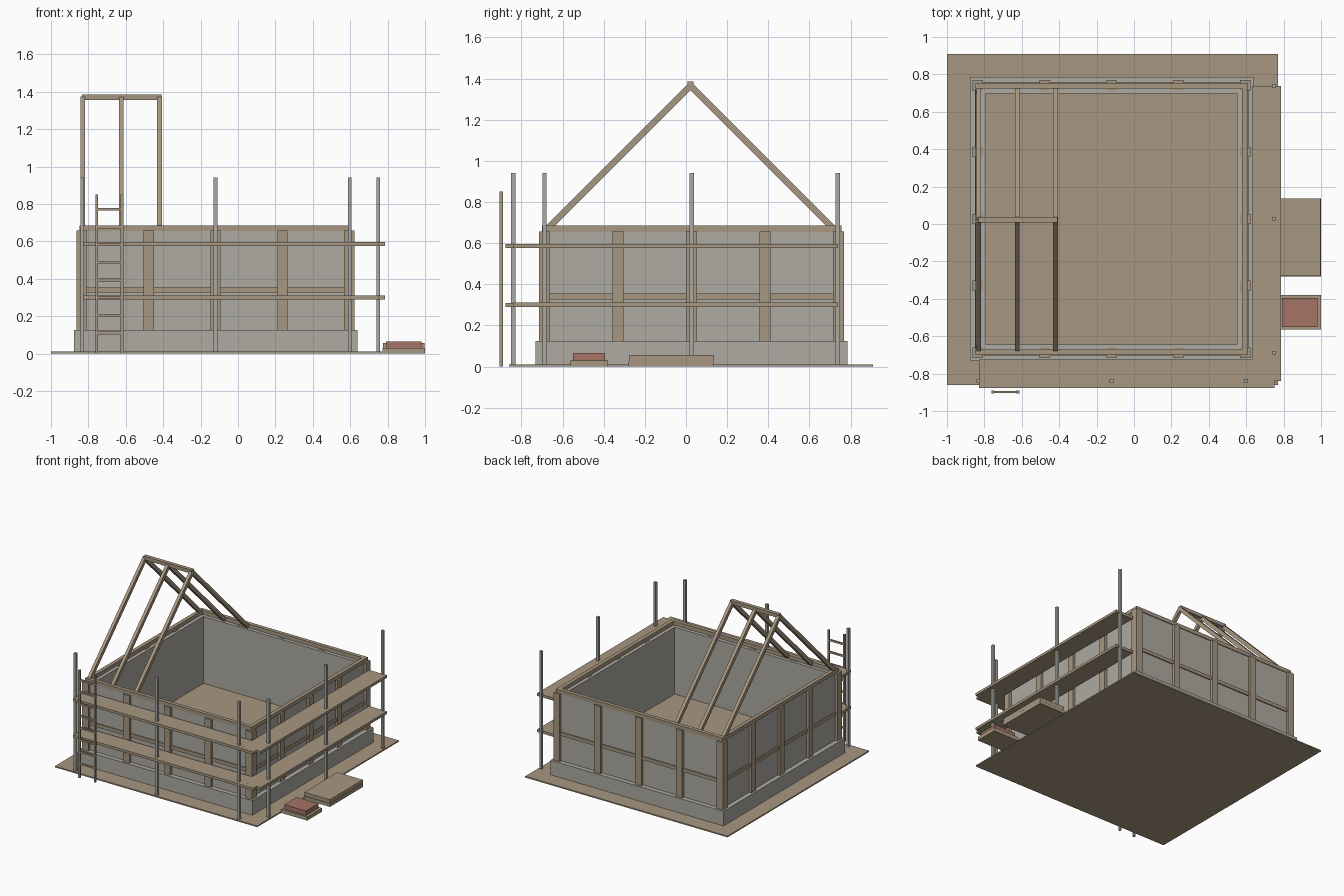
import bpy, math
from mathutils import Vector

old = bpy.data.objects.get("Cube")
if old:
    bpy.data.objects.remove(old, do_unlink=True)


def material(name, color):
    m = bpy.data.materials.new(name)
    m.use_nodes = True
    rgba = (*color, 1)
    m.diffuse_color = rgba
    m.node_tree.nodes["Principled BSDF"].inputs["Base Color"].default_value = rgba
    return m


WOOD = material("tan wood", (0.39, 0.31, 0.22))
STONE = material("warm grey masonry", (0.42, 0.405, 0.355))
STEEL = material("grey steel", (0.40, 0.395, 0.36))
BRICK = material("red brick", (0.38, 0.175, 0.13))


def box(name, mat, x, y, z):
    """Box from (min, max) ranges on each axis."""
    corners = [(a, b, c) for a in x for b in y for c in z]
    faces = [(0, 1, 3, 2), (4, 6, 7, 5), (0, 4, 5, 1), (2, 3, 7, 6), (0, 2, 6, 4), (1, 5, 7, 3)]
    mesh = bpy.data.meshes.new(name)
    mesh.from_pydata(corners, [], faces)
    mesh.materials.append(mat)
    ob = bpy.data.objects.new(name, mesh)
    bpy.context.collection.objects.link(ob)
    return ob


def span(center, width):
    return (center - width / 2, center + width / 2)


# Centre of the building on the plot
CX, CY = -0.12, 0.027


def ring(name, mat, inner, outer, z):
    """Four boxes that make a square frame around the building centre."""
    for s, side in ((-1, "a"), (1, "b")):
        lo, hi = sorted((s * inner, s * outer))
        box(f"{name}_x_{side}", mat, (CX - outer, CX + outer), (CY + lo, CY + hi), z)
        box(f"{name}_y_{side}", mat, (CX + lo, CX + hi), (CY - inner, CY + inner), z)


# Ground sheet, foundation and floor
box("ground_sheet", WOOD, (-1, 0.77), (-0.86, 0.91), (0, 0.01))
ring("foundation", STONE, 0.66, 0.758, (0.003, 0.125))
box("floor", WOOD, span(CX, 1.34), span(CY, 1.34), (0.08, 0.126))

# Walls with timber rails and wall plates
ring("wall", STONE, 0.67, 0.722, (0.125, 0.655))
ring("middle_rail", WOOD, 0.70, 0.731, (0.327, 0.354))
ring("wall_plate", WOOD, 0.698, 0.728, (0.655, 0.685))

# Timber posts around the perimeter
STEP = 0.3575
for i in range(-2, 3):
    for j in range(-2, 3):
        if max(abs(i), abs(j)) == 2:
            box("wall_post", WOOD, span(CX + i * STEP, 0.055),
                span(CY + j * STEP, 0.055), (0.125, 0.657))

# Roof rafters and ridge beam
RIDGE_Y, RIDGE_Z = 0.022, 1.385
for x in (-0.83, -0.625, -0.42):
    for s in (-1, 1):
        foot = Vector((x, RIDGE_Y + s * 0.695, 0.67))
        top = Vector((x, RIDGE_Y, RIDGE_Z - 0.02))
        d = top - foot
        rafter = box("rafter", WOOD, span(0, 0.025), span(0, 0.03), (0, d.length))
        rafter.location = foot
        rafter.rotation_euler = (math.atan2(-d.y, d.z), 0, 0)
box("ridge_beam", WOOD, (-0.835, -0.41), span(RIDGE_Y, 0.03), (1.357, RIDGE_Z))

# Scaffold poles on the front and left sides
POLES = [(x, -0.84) for x in (-0.833, CX, 0.597)]
POLES += [(0.75, y) for y in (-0.688, 0.028, 0.738)]
for x, y in POLES:
    box("scaffold_pole", STEEL, span(x, 0.02), span(y, 0.02), (0.01, 0.942))

# Scaffold walkways on two levels
for z in (0.30, 0.586):
    box("front_walkway", WOOD, (-0.83, 0.75), (-0.878, -0.725), span(z, 0.02))
    box("side_walkway", WOOD, (0.63, 0.787), (-0.84, 0.738), span(z, 0.0205))

# Ladder leaning against the front scaffold
for x in (-0.756, -0.62):
    box("ladder_rail", WOOD, span(x, 0.014), (-0.907, -0.89), (0, 0.85))
for i in range(8):
    box("ladder_rung", WOOD, (-0.756, -0.62), (-0.904, -0.893), span(0.11 + i * 0.0945, 0.014))

# Stacked timber and bricks on a pallet
box("timber_stack_lower", WOOD, (0.772, 1), (-0.28, 0.137), (0, 0.026))
box("timber_stack_upper", WOOD, (0.775, 0.998), (-0.278, 0.135), (0.028, 0.056))
box("brick_pallet", WOOD, (0.772, 1), (-0.563, -0.38), (0, 0.03))
box("brick_stack", BRICK, (0.79, 0.98), (-0.55, -0.395), (0.03, 0.066))
